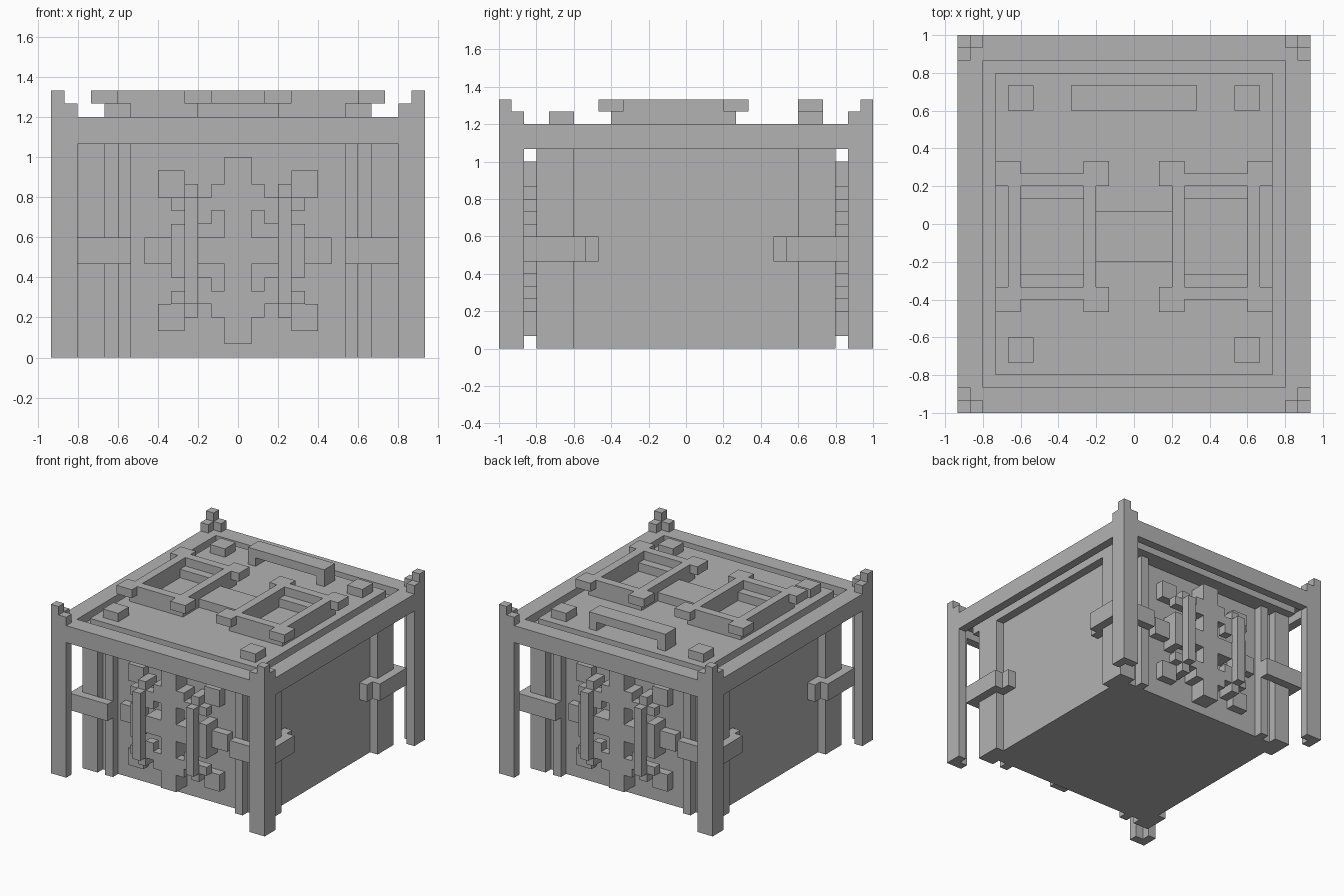
import bpy
import bmesh
from mathutils import Matrix, Vector

U = 1 / 15  # one block of the grid

cube = bpy.data.objects.get("Cube")
if cube:
    bpy.data.objects.remove(cube, do_unlink=True)

grey = bpy.data.materials.new("plain grey")
grey.use_nodes = True
grey.diffuse_color = (0.45, 0.45, 0.45, 1)
grey.node_tree.nodes["Principled BSDF"].inputs["Base Color"].default_value = grey.diffuse_color


def add_box(bm, x, y, z):
    """Box between the given grid limits."""
    low, high = Vector((x[0], y[0], z[0])) * U, Vector((x[1], y[1], z[1])) * U
    place = Matrix.Translation((low + high) / 2) @ Matrix.Diagonal((*(high - low), 1))
    bmesh.ops.create_cube(bm, size=1, matrix=place)


def flip(span, centre=0):
    return (2 * centre - span[1], 2 * centre - span[0])


def part(name, boxes, mirror=""):
    """Object made of boxes, repeated across x, y, or z (about mid height)."""
    for axis in mirror:
        i = "xyz".index(axis)
        centre = 8 if axis == "z" else 0
        boxes = boxes + [b[:i] + (flip(b[i], centre),) + b[i + 1:] for b in boxes]
    bm = bmesh.new()
    for box in dict.fromkeys(boxes):
        add_box(bm, *box)
    mesh = bpy.data.meshes.new(name)
    bm.to_mesh(mesh)
    bm.free()
    mesh.materials.append(grey)
    obj = bpy.data.objects.new(name, mesh)
    bpy.context.collection.objects.link(obj)


# Body with corner pillars and ribs
part("body", [((-11, 11), (-11, 11), (0, 16))])
part("corner_pillars", [((10, 12), (9, 12), (0, 16))], "xy")
part("wall_ribs", [((8, 9), (11, 12), (0, 16))], "xy")

# Lid
part("lid_rim", [((-12, 12), (-13, 13), (16, 17))])
part("lid_panel", [((-11, 11), (-12, 12), (17, 18))])

# Outer frame with angle posts and stepped corner tips
part("frame_rails", [
    ((13, 14), (-15, 15), (16, 18)),
    ((12, 13), (-14, 14), (17, 18)),
], "x")
part("frame_cross_rails", [
    ((-13, 13), (14, 15), (16, 18)),
    ((-12, 12), (13, 14), (17, 18)),
], "y")
part("corner_posts", [
    ((13, 14), (13, 15), (0, 16)),
    ((12, 13), (14, 15), (0, 16)),
], "xy")
part("corner_tips", [
    ((13, 14), (14, 15), (18, 20)),
    ((12, 13), (14, 15), (18, 19)),
    ((13, 14), (13, 14), (18, 19)),
], "xy")

# Bands that wrap each corner
part("corner_bands", [
    ((8, 13), (12, 13), (7, 9)),
    ((12, 13), (8, 12), (7, 9)),
    ((11, 12), (7, 8), (7, 9)),
    ((11, 12), (8, 9), (7, 9)),
], "xy")

# Ornament on front and back walls
part("ornament_column", [((-1, 1), (11, 13), (1, 15))], "y")
part("ornament_plate", [((-3, 3), (11, 13), (7, 9))], "y")
part("ornament_rails", [((3, 4), (13, 14), (4, 12))], "xy")
part("ornament_arms", [
    ((1, 5), (12, 13), (11, 12)),
    ((2, 3), (12, 13), (10, 11)),
    ((3, 4), (11, 13), (12, 13)),
    ((1, 2), (11, 13), (12, 13)),
], "xyz")
part("ornament_corner_blocks", [((4, 6), (11, 12), (12, 14))], "xyz")
part("ornament_wings", [
    ((4, 7), (11, 12), (7, 9)),
    ((4, 5), (11, 13), (6, 10)),
], "xy")

# Lid fittings
part("lid_knobs", [((8, 10), (9, 11), (18, 19))], "xy")
part("lid_handle", [
    ((-5, 5), (9, 11), (19, 20)),
    ((-5, -4), (9, 11), (18, 19)),
    ((4, 5), (9, 11), (18, 19)),
])
part("lid_bridge", [((-3, 3), (-3, 1), (18, 19))])
part("lid_window_rails", [
    ((9, 10), (-6, 4), (18, 20)),
    ((3, 4), (-6, 4), (18, 20)),
    ((4, 9), (3, 4), (18, 20)),
    ((4, 9), (-6, -5), (18, 20)),
], "x")
part("lid_window_steps", [
    ((4, 9), (2, 3), (18, 19)),
    ((4, 9), (-5, -4), (18, 19)),
], "x")
part("lid_window_corners", [
    (x, y, (19, 20)) for x in ((9, 11), (2, 4)) for y in ((3, 5), (-7, -5))
], "x")
